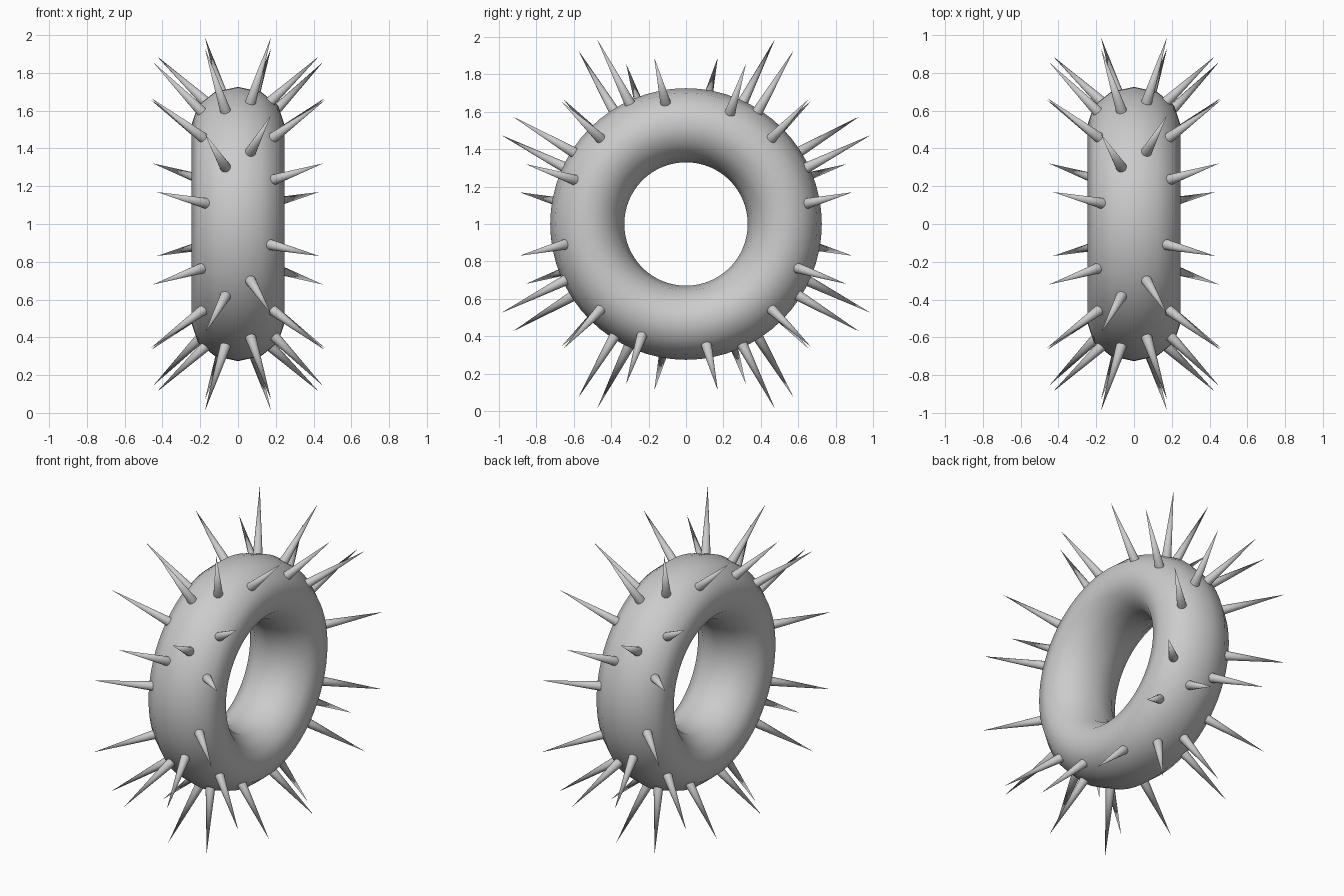
import bpy, math
from mathutils import Vector

if "Cube" in bpy.data.objects:
    bpy.data.objects.remove(bpy.data.objects["Cube"])

CENTRE = Vector((0, 0, 1))

# Ring: elliptical section swept about the x axis
bpy.ops.mesh.primitive_torus_add(major_radius=0.528, minor_radius=0.198,
                                 major_segments=64, minor_segments=12)
ring = bpy.context.object
ring.name = "ring_body"
for v in ring.data.vertices:
    x, y, z = v.co
    v.co = (z * 0.245 / 0.198, x, y)
ring.location = CENTRE
bpy.ops.object.shade_smooth()


def spike(base, tip, name):
    d = tip - base
    start = base - d.normalized() * 0.02
    length = (tip - start).length
    bpy.ops.mesh.primitive_cone_add(vertices=16, radius1=0.03, radius2=0, depth=length,
                                    location=CENTRE + (start + tip) / 2,
                                    rotation=d.to_track_quat('Z', 'Y').to_euler())
    bpy.context.object.name = name
    bpy.ops.object.shade_smooth_by_angle(angle=math.radians(40))


def polar(x, r, a):
    return Vector((x, r * math.sin(a), r * math.cos(a)))


# Spike rows: base x, base radius, base angle, tip x, tip radius, tip angle
spikes = [
    (0.170, 0.655, -9.6, 0.43, 0.905, -10.8),
    (0.188, 0.635, 21.6, 0.45, 0.915, 20.5),
    (0.180, 0.640, 45.0, 0.46, 0.935, 44.5),
    (0.067, 0.712, -25.0, 0.175, 1.098, -25.7),
    (0.067, 0.712, 32.5, 0.175, 1.093, 31.8),
]

# Four quarter turns on each side; the far side is turned half round about z
for bx, br, ba, tx, tr, ta in spikes:
    for side in (1, -1):
        for k in range(4):
            turn = 90 * k
            spike(polar(side * bx, br, math.radians(side * ba + turn)),
                  polar(side * tx, tr, math.radians(side * ta + turn)), "spike")
